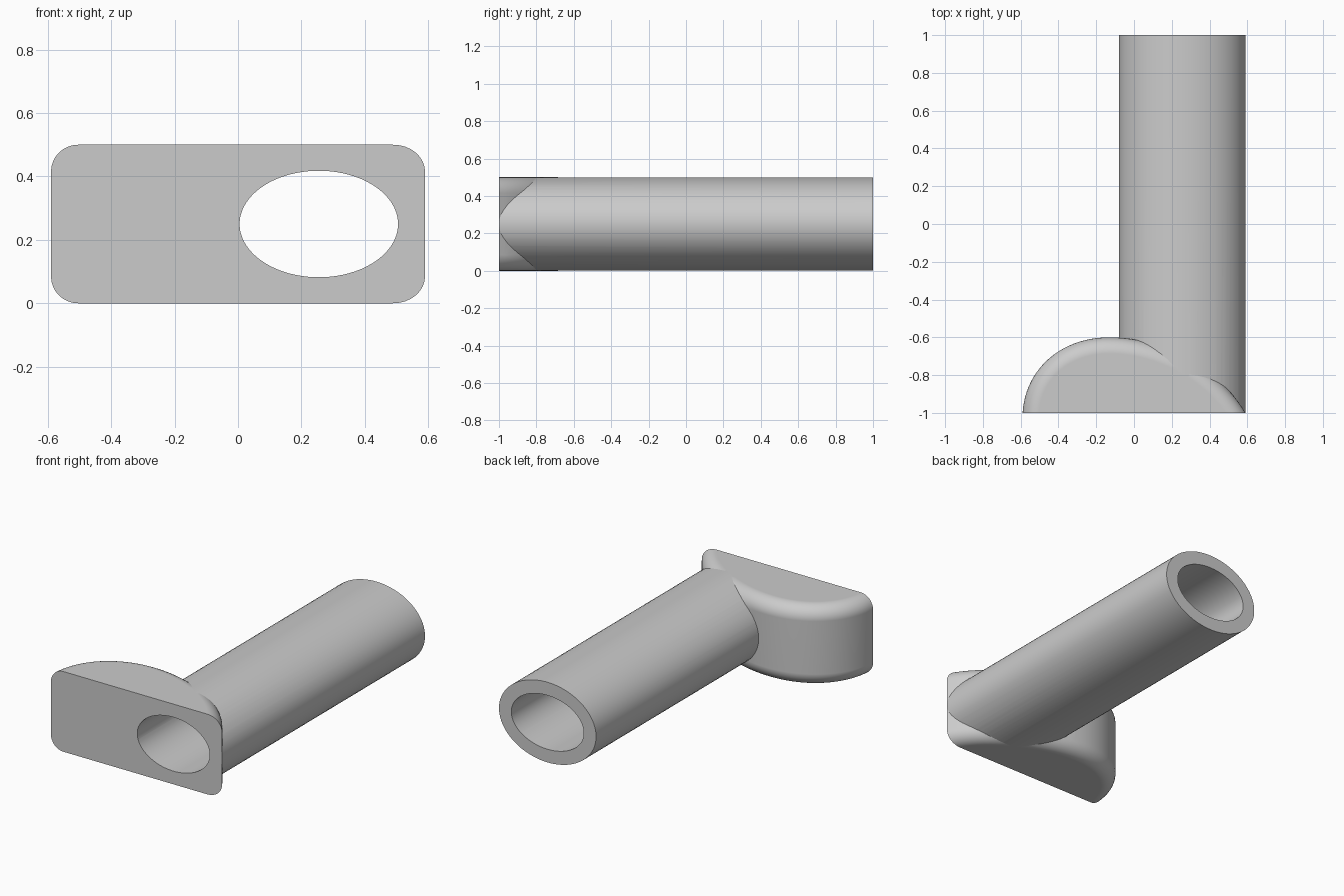
import bpy, bmesh
from math import sin, cos, pi, radians
from mathutils import Vector
from mathutils.geometry import interpolate_bezier

if "Cube" in bpy.data.objects:
    bpy.data.objects.remove(bpy.data.objects["Cube"], do_unlink=True)

grey = bpy.data.materials.new("plain grey")
grey.use_nodes = True
grey.diffuse_color = (0.6, 0.6, 0.6, 1)
grey.node_tree.nodes["Principled BSDF"].inputs["Base Color"].default_value = (0.6, 0.6, 0.6, 1)

FRONT, BACK, HEIGHT, ROUND = -1.0, 1.0, 0.5, 0.085


def make_object(name, bm):
    bmesh.ops.recalc_face_normals(bm, faces=bm.faces)
    mesh = bpy.data.meshes.new(name)
    bm.to_mesh(mesh)
    bm.free()
    mesh.materials.append(grey)
    obj = bpy.data.objects.new(name, mesh)
    bpy.context.collection.objects.link(obj)
    return obj


def loft(bm, rings):
    """Skin closed rings of points and cap both ends."""
    loops = [[bm.verts.new(p) for p in ring] for ring in rings]
    n = len(loops[0])
    for a, b in zip(loops, loops[1:]):
        for i in range(n):
            j = (i + 1) % n
            bm.faces.new((a[i], a[j], b[j], b[i]))
    bm.faces.new(loops[0])
    bm.faces.new(loops[-1])


def oval_rod(name, rx, rz, y0, y1, sides=72):
    angles = [2 * pi * (i + 0.5) / sides for i in range(sides)]
    bm = bmesh.new()
    loft(bm, [[(0.255 + rx * cos(a), y, HEIGHT / 2 + rz * sin(a)) for a in angles]
              for y in (y0, y1)])
    return make_object(name, bm)


# Fin-shaped outline of the block, seen from above
knots = [Vector(p) for p in ((-0.59, -1), (-0.575, -0.77), (-0.39, -0.6), (-0.13, -0.6),
                             (0.15, -0.6), (0.45, -0.76), (0.59, -1))]
outline = interpolate_bezier(*knots[:4], 24) + interpolate_bezier(*knots[3:], 24)[1:]
outline = [Vector((p[0], p[1])) for p in outline]


def inset_ring(d, z):
    ring = []
    for i, p in enumerate(outline):
        t = (outline[min(i + 1, len(outline) - 1)] - outline[max(i - 1, 0)]).normalized()
        ring.append((p.x + t.y * d, p.y - t.x * d, z))
    # Extra tail in front, trimmed off flat afterwards
    first, last = ring[0], ring[-1]
    return ring + [(last[0], FRONT - 0.1, z), (first[0], FRONT - 0.1, z)]


# Block with rounded upper and lower rims
steps = [pi / 2 * i / 8 for i in range(9)]
lower = [(ROUND * (1 - sin(a)), ROUND * (1 - cos(a))) for a in steps]
levels = lower + [(d, HEIGHT - z) for d, z in reversed(lower)]
bm = bmesh.new()
loft(bm, [inset_ring(d, z) for d, z in levels])
bmesh.ops.bisect_plane(bm, geom=bm.verts[:] + bm.edges[:] + bm.faces[:], dist=1e-5,
                       plane_co=(0, FRONT, 0), plane_no=(0, -1, 0), clear_outer=True)
bmesh.ops.holes_fill(bm, edges=[e for e in bm.edges if e.is_boundary])
body = make_object("block_with_tube", bm)

# Oval tube joined to the block, then bored through
tube = oval_rod("tube_helper", 0.335, 0.25, FRONT, BACK)
bore = oval_rod("bore_cutter", 0.25, 0.168, FRONT - 0.2, BACK + 0.2)
bpy.context.view_layer.objects.active = body
for helper, operation in ((tube, 'UNION'), (bore, 'DIFFERENCE')):
    helper.hide_render = True
    mod = body.modifiers.new(operation.title(), 'BOOLEAN')
    mod.operation, mod.solver, mod.object = operation, 'EXACT', helper
    bpy.ops.object.modifier_apply(modifier=mod.name)
    bpy.data.objects.remove(helper, do_unlink=True)

# Smooth shading with crisp ends and seams
bpy.ops.object.select_all(action='DESELECT')
body.select_set(True)
bpy.ops.object.shade_smooth_by_angle(angle=radians(25))
weighted = body.modifiers.new("Weighted normals", 'WEIGHTED_NORMAL')
weighted.keep_sharp = True
